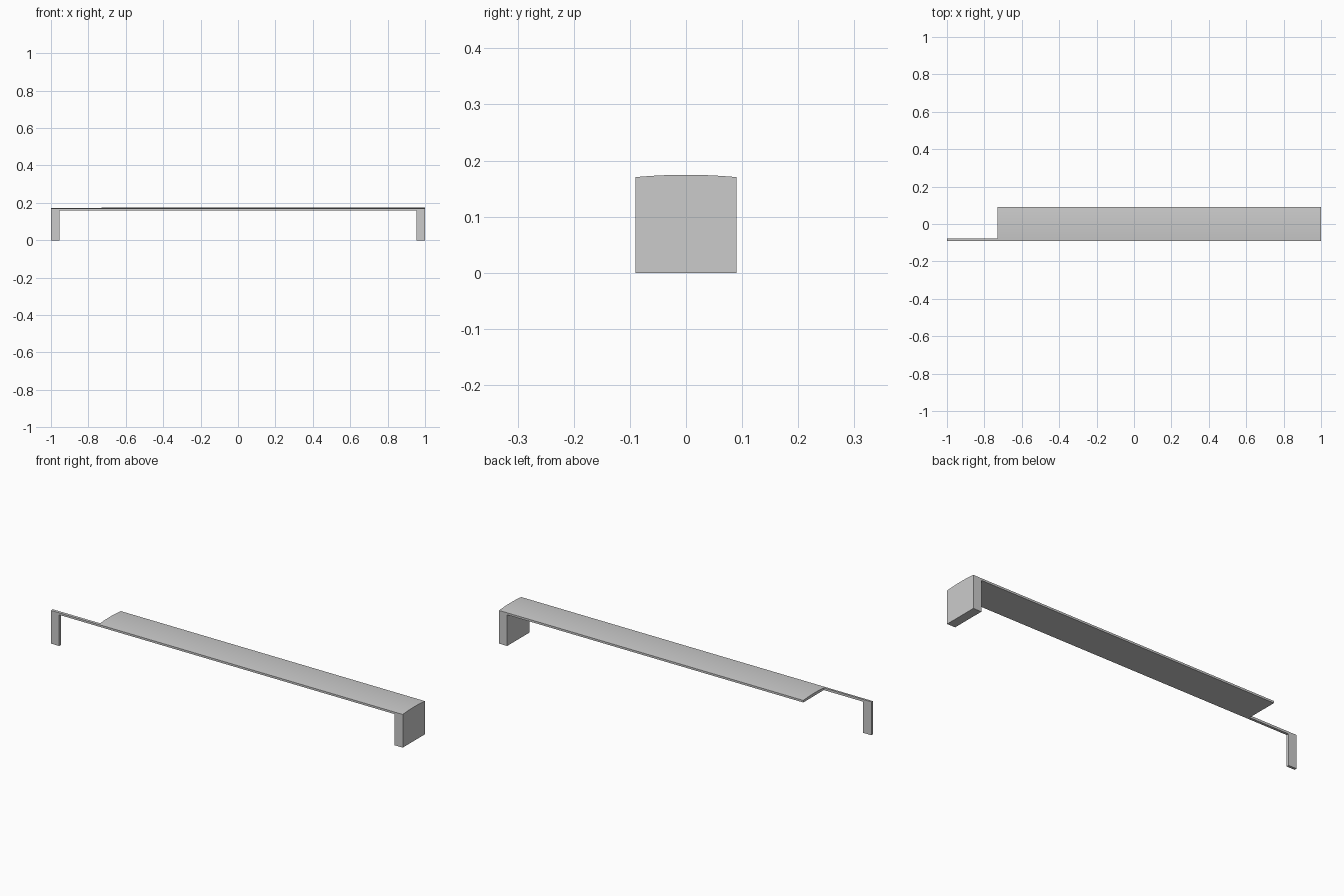
import bpy, bmesh

if "Cube" in bpy.data.objects:
    bpy.data.objects.remove(bpy.data.objects["Cube"])

HALF_W, EDGE_Z, CROWN = 0.09, 0.1705, 0.0042
LEG, UNDER = 0.046, 0.16
SEG = 16


def new_object(name, bm):
    bmesh.ops.recalc_face_normals(bm, faces=bm.faces)
    mesh = bpy.data.meshes.new(name)
    bm.to_mesh(mesh)
    bm.free()
    obj = bpy.data.objects.new(name, mesh)
    bpy.context.collection.objects.link(obj)
    return obj


def prism(name, profile, x0, x1):
    """Extrude a closed (y, z) profile along x."""
    bm = bmesh.new()
    face = bm.faces.new([bm.verts.new((x0, y, z)) for y, z in profile])
    ext = bmesh.ops.extrude_face_region(bm, geom=[face])
    verts = [v for v in ext["geom"] if isinstance(v, bmesh.types.BMVert)]
    bmesh.ops.translate(bm, verts=verts, vec=(x1 - x0, 0, 0))
    return new_object(name, bm)


def cut_box(target, name, x, y, z):
    """Subtract a box given by its (min, max) ranges."""
    cutter = prism(name, [(y[0], z[0]), (y[1], z[0]), (y[1], z[1]), (y[0], z[1])], *x)
    cutter.hide_render = True
    cutter.hide_set(True)
    mod = target.modifiers.new(name, 'BOOLEAN')
    mod.operation = 'DIFFERENCE'
    mod.solver = 'EXACT'
    mod.object = cutter


# Full-length block with a gently crowned top
ys = [HALF_W * (1 - 2 * i / SEG) for i in range(SEG + 1)]
crown = [(y, EDGE_Z + CROWN * (1 - (y / HALF_W) ** 2)) for y in ys]
deck = prism("deck_with_legs", [(-HALF_W, 0), (HALF_W, 0)] + crown, -1, 1)

# Opening below the deck, between the two legs
cut_box(deck, "underside_cutter", (-1 + LEG, 1 - LEG), (-0.2, 0.2), (-0.1, UNDER))
# Notch behind the thin front rail and narrow left leg
cut_box(deck, "notch_cutter", (-1.1, -0.73), (-0.077, 0.2), (-0.2, 0.3))

# Smooth crown, sharp corners
bpy.context.view_layer.objects.active = deck
deck.select_set(True)
bpy.ops.object.shade_smooth_by_angle()
